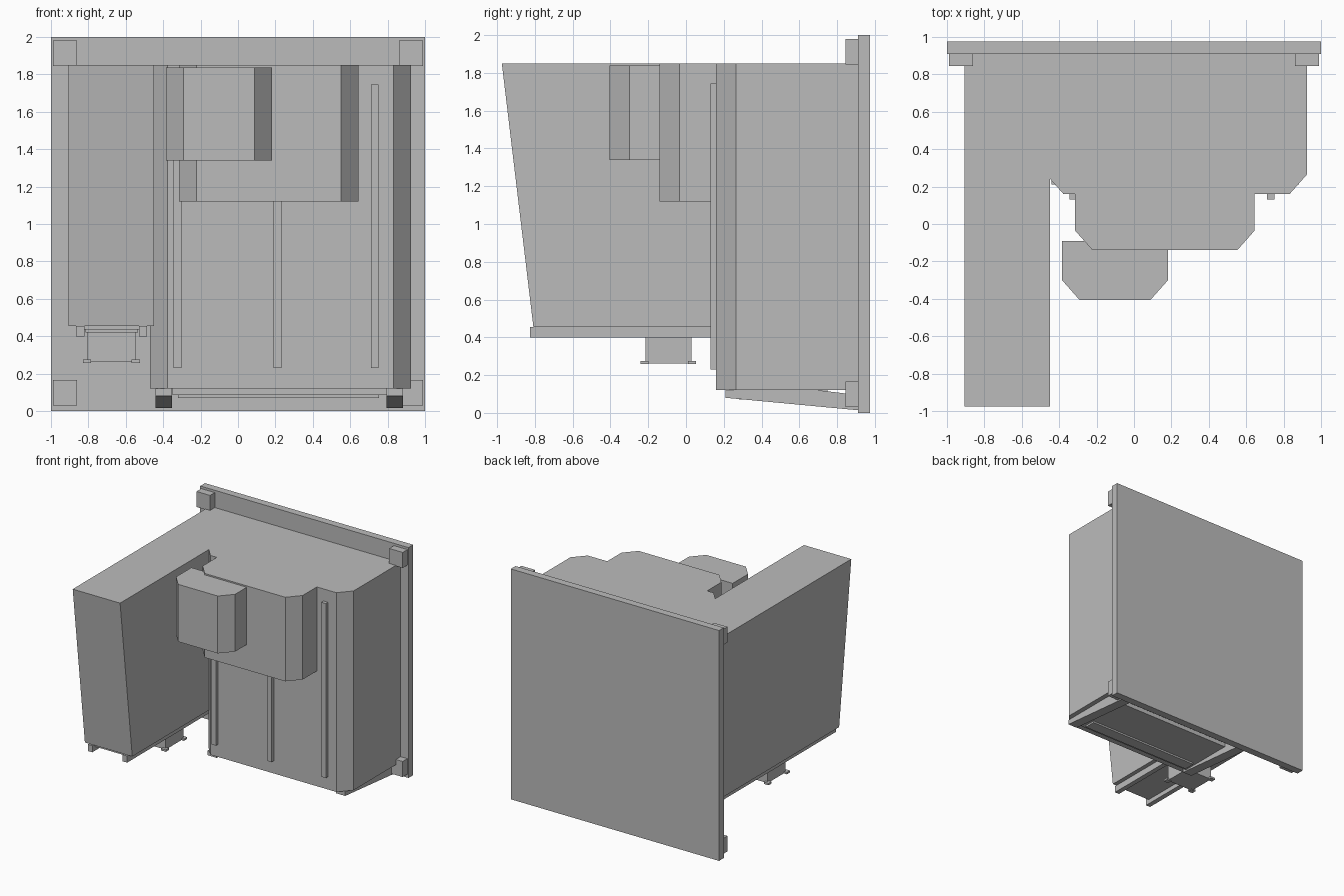
import bpy, bmesh
from mathutils import Vector

if "Cube" in bpy.data.objects:
    bpy.data.objects.remove(bpy.data.objects["Cube"])

grey = bpy.data.materials.new("plain_grey")
grey.diffuse_color = (0.5, 0.5, 0.5, 1)
grey.use_nodes = True
grey.node_tree.nodes["Principled BSDF"].inputs["Base Color"].default_value = grey.diffuse_color


def prism(name, profile, axis, lo, hi):
    """Extrude a closed 2D profile along an axis ('z': x,y points; 'x': y,z points)."""
    place = (lambda p, t: Vector((p[0], p[1], t))) if axis == 'z' else \
            (lambda p, t: Vector((t, p[0], p[1])))
    bm = bmesh.new()
    rings = [[bm.verts.new(place(p, t)) for p in profile] for t in (lo, hi)]
    n = len(profile)
    for ring in rings:
        bm.faces.new(ring)
    for i in range(n):
        j = (i + 1) % n
        bm.faces.new((rings[0][i], rings[0][j], rings[1][j], rings[1][i]))
    bmesh.ops.recalc_face_normals(bm, faces=bm.faces)
    mesh = bpy.data.meshes.new(name)
    bm.to_mesh(mesh)
    bm.free()
    mesh.materials.append(grey)
    ob = bpy.data.objects.new(name, mesh)
    bpy.context.collection.objects.link(ob)
    return ob


def box(name, x0, x1, y0, y1, z0, z1):
    return prism(name, [(x0, y0), (x1, y0), (x1, y1), (x0, y1)], 'z', z0, z1)


def chamfered(name, x0, x1, y0, y1, z0, z1, c=0.093, d=0.105):
    """Block with its two front vertical edges cut off."""
    return prism(name, [(x0, y0 + d), (x0 + c, y0), (x1 - c, y0),
                        (x1, y0 + d), (x1, y1), (x0, y1)], 'z', z0, z1)


# Back panel with corner blocks
box("back_panel", -1, 1, 0.91, 0.975, 0, 2)
for x0, x1 in ((-0.99, -0.86), (0.86, 0.99)):
    for z0, z1 in ((1.845, 1.98), (0.03, 0.165)):
        box("corner_block", x0, x1, 0.845, 0.91, z0, z1)

# Main cabinet and the boxes stacked on its front
chamfered("main_body", -0.47, 0.925, 0.16, 0.91, 0.12, 1.85)
chamfered("upper_box", -0.315, 0.645, -0.14, 0.16, 1.12, 1.85)
chamfered("front_box", -0.385, 0.182, -0.405, -0.09, 1.34, 1.838)
for x in (-0.345, 0.19, 0.71):
    box("front_strip", x, x + 0.042, 0.13, 0.16, 0.23, 1.745)

# Side arm with a sloping front
prism("side_arm", [(-0.975, 1.85), (-0.808, 0.455), (0.91, 0.455), (0.91, 1.85)],
      'x', -0.905, -0.45)

# Rails and hanging fitting under the arm
for x in (-0.865, -0.53):
    box("arm_rail", x, x + 0.043, -0.825, 0.91, 0.398, 0.455)
box("arm_base_plate", -0.82, -0.53, -0.79, 0.91, 0.435, 0.455)
box("fitting_plate", -0.815, -0.535, -0.225, 0.035, 0.42, 0.435)
box("fitting", -0.805, -0.545, -0.215, 0.03, 0.262, 0.42)
for x in (-0.83, -0.57):
    for y in (-0.24, 0.01):
        box("fitting_foot", x, x + 0.045, y, y + 0.042, 0.258, 0.275)

# Sloping runners and plates under the cabinet
for x in (-0.44, 0.795):
    prism("runner", [(0.21, 0.08), (0.9, 0.015), (0.91, 0.015), (0.91, 0.095),
                     (0.7, 0.12), (0.21, 0.12)], 'x', x, x + 0.088)
box("base_plate", -0.35, 0.795, 0.25, 0.75, 0.085, 0.12)
box("base_lip", -0.32, 0.755, 0.28, 0.38, 0.07, 0.085)
